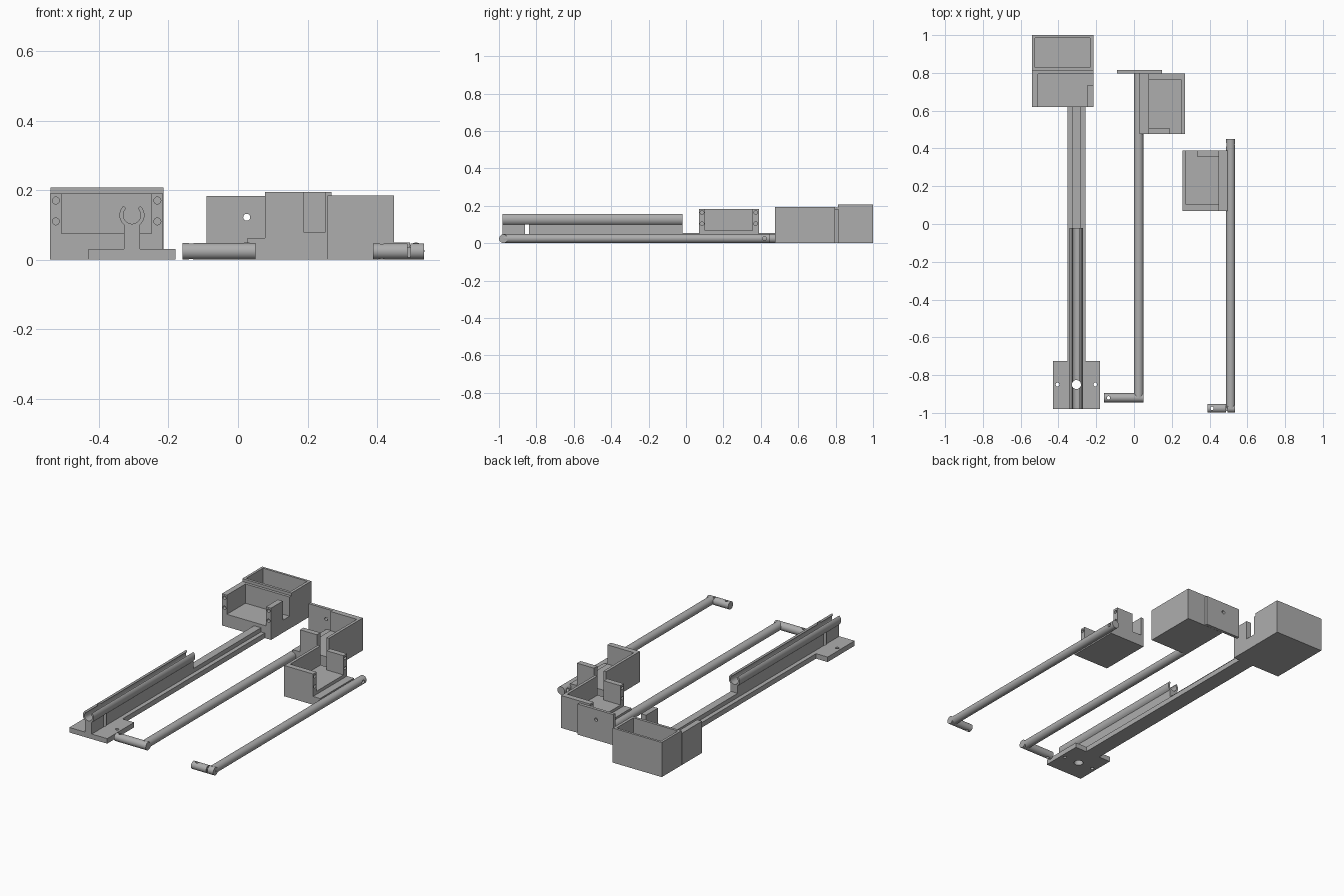
import bpy, bmesh, math
from mathutils import Matrix, Vector

old = bpy.data.objects.get("Cube")
if old:
    bpy.data.objects.remove(old, do_unlink=True)

GREY = (0.42, 0.42, 0.42, 1)
mat = bpy.data.materials.new("plain grey")
mat.use_nodes = True
mat.diffuse_color = GREY
mat.node_tree.nodes["Principled BSDF"].inputs["Base Color"].default_value = GREY


def finish(name, bm):
    bmesh.ops.recalc_face_normals(bm, faces=bm.faces)
    me = bpy.data.meshes.new(name)
    bm.to_mesh(me)
    bm.free()
    me.materials.append(mat)
    ob = bpy.data.objects.new(name, me)
    bpy.context.collection.objects.link(ob)
    return ob


def box(name, x, y, z):
    """Box from its extent on each axis."""
    bm = bmesh.new()
    size = [b - a for a, b in (x, y, z)]
    mid = [(a + b) / 2 for a, b in (x, y, z)]
    bmesh.ops.create_cube(bm, size=1, matrix=Matrix.Translation(mid) @ Matrix.Diagonal((*size, 1)))
    return finish(name, bm)


def rod(name, start, end, r, sides=40):
    """Cylinder between two points."""
    a, b = Vector(start), Vector(end)
    bm = bmesh.new()
    turn = (b - a).to_track_quat('Z', 'Y').to_matrix().to_4x4()
    bmesh.ops.create_cone(bm, cap_ends=True, segments=sides, radius1=r, radius2=r,
                          depth=(b - a).length, matrix=Matrix.Translation((a + b) / 2) @ turn)
    return finish(name, bm)


def drill(name, x, y, r, top=0.25):
    return rod(name, (x, y, -0.05), (x, y, top), r, 24)


def select(ob):
    bpy.ops.object.select_all(action='DESELECT')
    ob.select_set(True)
    bpy.context.view_layer.objects.active = ob


def cut(ob, *cutters):
    """Subtract the cutters, then remove them."""
    select(ob)
    for c in cutters:
        c.hide_render = True
        m = ob.modifiers.new("cut", 'BOOLEAN')
        m.operation, m.solver, m.object = 'DIFFERENCE', 'EXACT', c
        bpy.ops.object.modifier_apply(modifier=m.name)
        bpy.data.objects.remove(c, do_unlink=True)
    return ob


def smooth(ob):
    select(ob)
    bpy.ops.object.shade_smooth_by_angle(angle=math.radians(35))


def motor_tray(name, at, angle, w, h):
    """Tray open at its local front, with a cable slot in its local right wall."""
    half, depth, floor = w / 2, 0.192, h - 0.115
    tray = box(name, (-half, half), (0, depth), (0, h))
    cutters = [box("pocket", (-half + 0.033, half - 0.033), (-0.05, 0.175), (floor, 0.3)),
               box("slot", (half - 0.06, half + 0.05), (0.112, 0.175), (floor, 0.3))]
    for side in (-1, 1):
        for drop in (0.02, 0.08):
            u = side * (half - 0.0165)
            cutters.append(rod("screw", (u, -0.05, h - drop), (u, 0.08, h - drop), 0.01, 20))
    cut(tray, *cutters)
    tray.data.transform(Matrix.Translation(at) @ Matrix.Rotation(math.radians(angle), 4, 'Z'))
    smooth(tray)
    return tray


# Fixed rail with its foot, rib and open trough
CX = -0.305
foot = box("rail_foot", (CX - 0.125, CX + 0.125), (-0.98, -0.725), (0, 0.03))
cut(foot, drill("bore", CX, -0.85, 0.026),
    drill("bolt", CX - 0.1, -0.85, 0.01), drill("bolt", CX + 0.1, -0.85, 0.01))
smooth(foot)
rail = box("rail_beam", (CX - 0.048, CX + 0.048), (-0.98, 0.62), (0, 0.03))
cut(rail, drill("bore", CX, -0.85, 0.026))
smooth(rail)
box("rail_rib", (CX - 0.023, CX + 0.023), (-0.02, 0.62), (0.02, 0.055))
web = box("trough_web", (CX - 0.023, CX + 0.023), (-0.98, -0.02), (0.02, 0.112))
cut(web, rod("groove", (CX, -1.1, 0.128), (CX, 0.1, 0.128), 0.026),
    drill("bore", CX, -0.85, 0.026))
smooth(web)

bm = bmesh.new()
steps = 32
angles = [math.radians(132 + 276 * i / steps) for i in range(steps + 1)]
ring = [(0.036, a) for a in angles] + [(0.025, a) for a in reversed(angles)]
verts = [bm.verts.new((CX + r * math.cos(a), -0.98, 0.128 + r * math.sin(a))) for r, a in ring]
face = bm.faces.new(verts)
new = bmesh.ops.extrude_face_region(bm, geom=[face])["geom"]
bmesh.ops.translate(bm, vec=(0, 0.96, 0), verts=[v for v in new if isinstance(v, bmesh.types.BMVert)])
trough = finish("trough", bm)
cut(trough, drill("bore", CX, -0.85, 0.024))
smooth(trough)

# Rail head: motor tray and open bin
motor_tray("rail_tray", (-0.378, 0.62, 0), 0, 0.325, 0.19)
storage = box("rail_bin", (-0.54, -0.215), (0.812, 1.0), (0, 0.207))
cut(storage, box("hollow", (-0.525, -0.232), (0.828, 0.986), (0.02, 0.3)))

# Middle arm: long rod, cranked end, tray and end plate
smooth(rod("middle_rod", (0.025, -0.92, 0.025), (0.025, 0.80, 0.025), 0.025))
crank = rod("middle_crank", (-0.16, -0.92, 0.024), (0.05, -0.92, 0.024), 0.024)
cut(crank, drill("pin", -0.135, -0.92, 0.009))
smooth(crank)
motor_tray("middle_tray", (0.077, 0.636, 0), -90, 0.32, 0.194)
box("middle_flange", (0.028, 0.077), (0.476, 0.796), (0, 0.062))
plate = box("middle_end_plate", (-0.09, 0.147), (0.797, 0.815), (0, 0.183))
cut(plate, rod("hole", (0.025, 0.7, 0.122), (0.025, 0.9, 0.122), 0.01, 24))
smooth(plate)

# Outer arm: long rod, notched crank and tray
outer = rod("outer_rod", (0.512, -0.975, 0.025), (0.512, 0.45, 0.025), 0.024)
cut(outer, rod("cross_hole", (0.4, 0.42, 0.025), (0.6, 0.42, 0.025), 0.011, 24))
smooth(outer)
outer_crank = rod("outer_crank", (0.388, -0.976, 0.024), (0.535, -0.976, 0.024), 0.023)
cut(outer_crank, drill("pin", 0.413, -0.976, 0.009),
    box("notch", (0.488, 0.496), (-1.1, -0.99), (-0.1, 0.1)),
    box("notch", (0.488, 0.496), (-1.1, -0.9), (0.036, 0.1)))
smooth(outer_crank)
motor_tray("outer_tray", (0.449, 0.229, 0), 90, 0.32, 0.184)
box("outer_flange", (0.449, 0.495), (0.069, 0.389), (0, 0.05))
